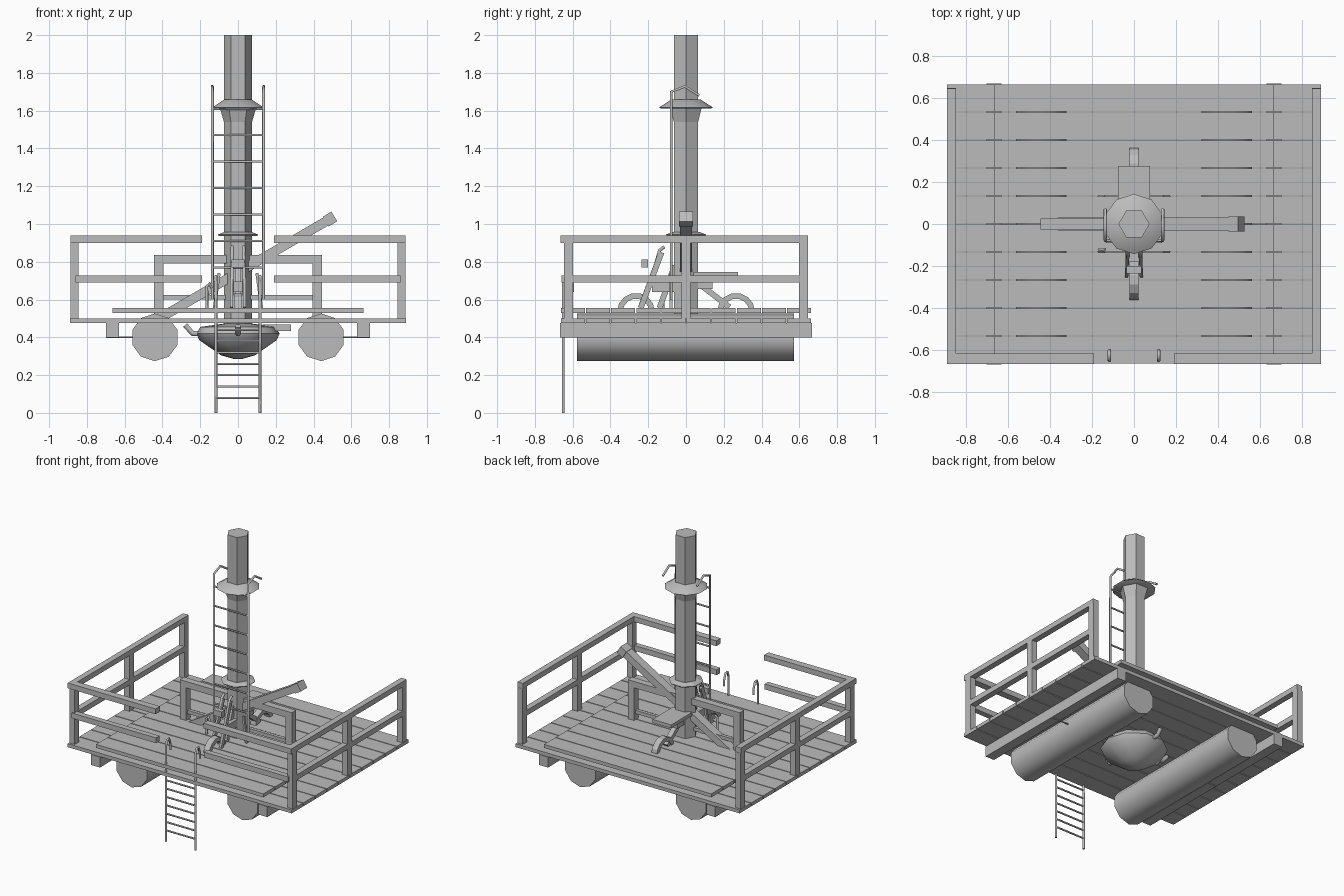
import bpy, bmesh, math
from mathutils import Vector

if "Cube" in bpy.data.objects:
    bpy.data.objects.remove(bpy.data.objects["Cube"])

grey = bpy.data.materials.new("weathered_grey")
grey.diffuse_color = (0.5, 0.5, 0.5, 1)
grey.use_nodes = True
grey.node_tree.nodes["Principled BSDF"].inputs["Base Color"].default_value = grey.diffuse_color


def finish(name, bm, smooth=False):
    bmesh.ops.recalc_face_normals(bm, faces=bm.faces[:])
    me = bpy.data.meshes.new(name)
    bm.to_mesh(me)
    bm.free()
    me.materials.append(grey)
    ob = bpy.data.objects.new(name, me)
    bpy.context.collection.objects.link(ob)
    if smooth:
        bpy.ops.object.select_all(action='DESELECT')
        ob.select_set(True)
        bpy.context.view_layer.objects.active = ob
        bpy.ops.object.shade_smooth_by_angle(angle=math.radians(40))
    return ob


def box(name, x0, x1, y0, y1, z0, z1):
    bm = bmesh.new()
    bmesh.ops.create_cube(bm, size=1)
    for v in bm.verts:
        v.co = ((x0 + x1) / 2 + v.co.x * (x1 - x0),
                (y0 + y1) / 2 + v.co.y * (y1 - y0),
                (z0 + z1) / 2 + v.co.z * (z1 - z0))
    return finish(name, bm)


def beam(name, a, b, w, h):
    """Rectangular bar from a to b."""
    a, b = Vector(a), Vector(b)
    d = b - a
    rot = d.to_track_quat('X', 'Z')
    bm = bmesh.new()
    bmesh.ops.create_cube(bm, size=1)
    for v in bm.verts:
        v.co = (a + b) / 2 + rot @ Vector((v.co.x * d.length, v.co.y * w, v.co.z * h))
    return finish(name, bm)


def lathe(name, prof, n, start=0.0, smooth=False):
    """Turn (radius, z) points round the z axis."""
    bm = bmesh.new()
    rings = [[bm.verts.new((r * math.cos(start + i * math.tau / n),
                            r * math.sin(start + i * math.tau / n), z))
              for i in range(n)] for r, z in prof]
    for p, q in zip(rings, rings[1:]):
        for i in range(n):
            bm.faces.new((p[i], p[(i + 1) % n], q[(i + 1) % n], q[i]))
    bm.faces.new(rings[0])
    bm.faces.new(rings[-1])
    return finish(name, bm, smooth)


def pipe(name, pts, r):
    """Round bar along a path."""
    cu = bpy.data.curves.new(name, 'CURVE')
    cu.dimensions = '3D'
    cu.bevel_depth = r
    cu.bevel_resolution = 1
    cu.use_fill_caps = True
    sp = cu.splines.new('POLY')
    sp.points.add(len(pts) - 1)
    for p, c in zip(sp.points, pts):
        p.co = (*c, 1)
    cu.materials.append(grey)
    ob = bpy.data.objects.new(name, cu)
    bpy.context.collection.objects.link(ob)
    return ob


# Deck: lower planks, raised upper planks
pitch = 1.33 / 10
for i in range(10):
    y0 = -0.665 + i * pitch
    box("lower_plank", -0.89, 0.89, y0 + 0.003, y0 + pitch - 0.003, 0.475, 0.5)
    box("upper_plank", -0.665, 0.665, y0 + 0.003, y0 + pitch - 0.003, 0.53, 0.555)

for s in (-1, 1):
    # Joists and floats
    box("joist", *sorted((s * 0.63, s * 0.70)), -0.668, 0.668, 0.40, 0.475)
    pipe("float_tie", [(s * 0.55, 0, 0.40), (s * 0.70, 0, 0.40)], 0.005)
    bm = bmesh.new()
    bmesh.ops.create_cone(bm, cap_ends=True, segments=10, radius1=0.126,
                          radius2=0.126, depth=1.15)
    for v in bm.verts:
        x, y, z = v.co
        v.co = (s * 0.44 + x, z - 0.003, 0.40 + y)
    finish("float", bm, True)

    # Side railing
    xs = sorted((s * 0.845, s * 0.888))
    box("side_top_rail", *xs, -0.665, 0.645, 0.90, 0.938)
    box("side_middle_rail", *xs, -0.62, 0.62, 0.69, 0.728)
    for y in (-0.623, 0.0, 0.623):
        box("side_post", *xs, y - 0.024, y + 0.024, 0.5, 0.90)

    # Front railing, open at the gate
    xs = sorted((s * 0.19, s * 0.86))
    box("front_top_rail", *xs, -0.665, -0.615, 0.90, 0.938)
    box("front_middle_rail", *xs, -0.66, -0.62, 0.69, 0.728)

    # Inner frame posts
    box("frame_post", *sorted((s * 0.395, s * 0.445)), -0.025, 0.025, 0.5, 0.79)

    # Boarding ladder rails
    x = s * 0.117
    pipe("boarding_ladder_rail", [(x, -0.65, 0), (x, -0.65, 0.69), (x, -0.638, 0.725),
                                  (x, -0.615, 0.725), (x, -0.6, 0.68), (x, -0.6, 0.64)], 0.008)
    # Mast ladder rails with hooked tops
    x = s * 0.136
    pipe("mast_ladder_rail", [(x, -0.078, 0.6), (x, -0.078, 1.70), (x, -0.005, 1.728),
                              (x, 0.07, 1.68)], 0.008)

# Inner frame rails
box("frame_top_rail", -0.445, 0.445, -0.025, 0.025, 0.79, 0.836)
box("frame_lower_rail", -0.395, 0.395, -0.012, 0.012, 0.60, 0.625)

# Ladder rungs
for i in range(7):
    z = 0.08 + i * 0.06
    pipe("boarding_ladder_rung", [(-0.117, -0.65, z), (0.117, -0.65, z)], 0.006)
for i in range(7):
    z = 0.77 + i * 0.14
    pipe("mast_ladder_rung", [(-0.136, -0.078, z), (0.136, -0.078, z)], 0.006)

# Mast, collars and the bowl beneath the deck
lathe("mast", [(0.074, 0.40), (0.074, 2.0)], 6)
lathe("upper_collar", [(0.135, 1.612), (0.143, 1.617), (0.075, 1.66)], 10, 0.31, True)
lathe("collar_bracket", [(0.06, 1.49), (0.095, 1.612)], 6)
lathe("lower_collar", [(0.11, 0.937), (0.115, 0.944), (0.08, 0.957)], 8, 0.39)
lathe("bowl", [(0.02, 0.285), (0.09, 0.305), (0.205, 0.385), (0.22, 0.42),
               (0.20, 0.455), (0.08, 0.472)], 10, 0, True)

# Fins on the bowl
beam("bowl_fin", (0.13, 0.0, 0.45), (0.28, 0.0, 0.45), 0.07, 0.035)
pipe("bowl_hook", [(-0.19, 0, 0.42), (-0.24, 0, 0.42), (-0.28, 0, 0.465)], 0.016)
for s in (-1, 1):
    pipe("bowl_hook", [(0, s * 0.19, 0.42), (0, s * 0.24, 0.42), (0, s * 0.27, 0.46)], 0.016)

# Slanted boom with end cap
beam("boom", (-0.40, 0, 0.51), (0.49, 0, 1.028), 0.062, 0.05)
beam("boom_cap", (0.465, 0, 1.013), (0.51, 0, 1.04), 0.072, 0.06)

# Curved feet in front of and behind the mast
for s in (-1, 1):
    bm = bmesh.new()
    rows = []
    for i in range(8):
        a = math.pi * i / 7
        rows.append([bm.verts.new((x, s * 0.265 + r * math.cos(a), 0.535 + r * math.sin(a)))
                     for x, r in ((-0.022, 0.07), (0.022, 0.07), (0.022, 0.10), (-0.022, 0.10))])
    for p, q in zip(rows, rows[1:]):
        for k in range(4):
            bm.faces.new((p[k], p[(k + 1) % 4], q[(k + 1) % 4], q[k]))
    bm.faces.new(rows[0])
    bm.faces.new(rows[-1])
    finish("curved_foot", bm)

# Winch stand and seat
for s in (-1, 1):
    beam("winch_leg", (s * 0.03, -0.13, 0.85), (s * 0.035, -0.24, 0.555), 0.016, 0.03)
    pipe("winch_handle", [(s * 0.03, -0.16, 0.79), (s * 0.03, -0.14, 0.86),
                          (s * 0.03, -0.115, 0.88)], 0.01)
    beam("mast_brace", (s * 0.10, -0.08, 0.74), (s * 0.125, -0.08, 0.555), 0.016, 0.016)
box("winch_block", -0.04, 0.04, -0.18, -0.06, 0.64, 0.695)
box("winch_bar", -0.035, 0.035, -0.235, -0.2, 0.77, 0.812)
beam("front_strut", (0, -0.06, 0.78), (0, -0.14, 0.555), 0.03, 0.03)
box("seat_plate", -0.075, 0.075, 0.04, 0.275, 0.72, 0.745)
box("seat_bracket", -0.03, 0.03, 0.05, 0.14, 0.655, 0.69)
beam("back_strut", (0, 0.08, 0.675), (0, 0.23, 0.56), 0.035, 0.03)
pipe("side_hook", [(-0.165, -0.12, 0.555), (-0.165, -0.12, 0.67), (-0.15, -0.12, 0.685),
                   (-0.14, -0.12, 0.66)], 0.008)
